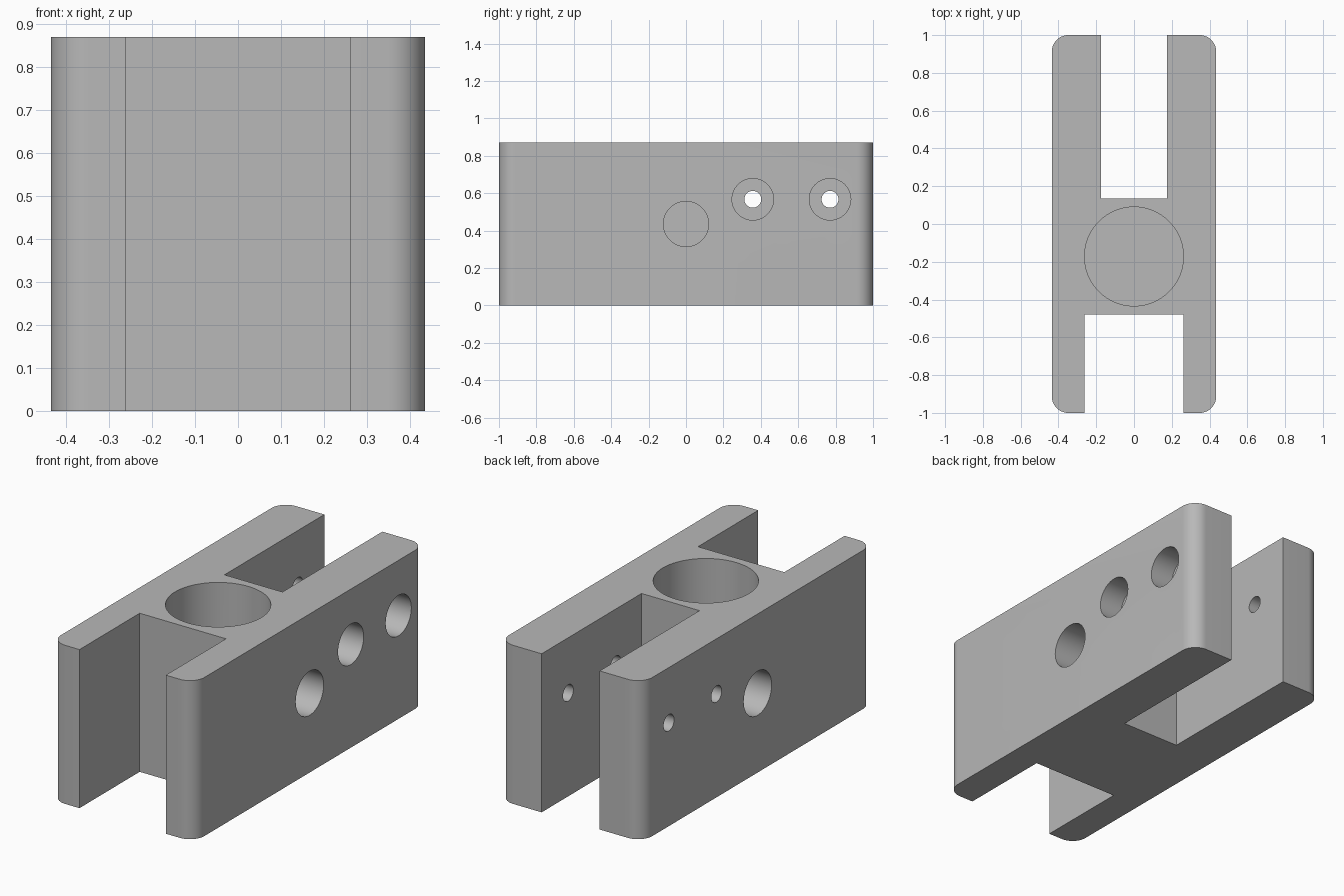
import bpy
import bmesh
import math
from mathutils import Matrix, Vector

cube = bpy.data.objects.get("Cube")
if cube:
    bpy.data.objects.remove(cube, do_unlink=True)

WIDTH, LENGTH, HEIGHT = 0.87, 2.0, 0.87
HALF = WIDTH / 2

grey = bpy.data.materials.new("plain_grey")
grey.use_nodes = True
colour = (0.48, 0.48, 0.48, 1)
grey.diffuse_color = colour
grey.node_tree.nodes["Principled BSDF"].inputs["Base Color"].default_value = colour


def make_object(name, bm):
    bmesh.ops.recalc_face_normals(bm, faces=bm.faces)
    mesh = bpy.data.meshes.new(name)
    bm.to_mesh(mesh)
    bm.free()
    mesh.materials.append(grey)
    obj = bpy.data.objects.new(name, mesh)
    bpy.context.collection.objects.link(obj)
    return obj


def box(name, low, high, corner=0):
    """Box between two corners, with optional rounded vertical edges."""
    low, high = Vector(low), Vector(high)
    bm = bmesh.new()
    bmesh.ops.create_cube(bm, size=1, matrix=Matrix.Translation((low + high) / 2)
                          @ Matrix.Diagonal((*(high - low), 1)))
    if corner:
        edges = [e for e in bm.edges
                 if abs(e.verts[0].co.z - e.verts[1].co.z) > 0.1]
        bmesh.ops.bevel(bm, geom=edges, offset=corner, segments=12,
                        profile=0.5, affect='EDGES')
    return make_object(name, bm)


def cylinder(name, start, end, radius):
    """Solid cylinder between two points."""
    start, end = Vector(start), Vector(end)
    axis = end - start
    turn = axis.to_track_quat('Z', 'Y').to_matrix().to_4x4()
    bm = bmesh.new()
    bmesh.ops.create_cone(bm, cap_ends=True, segments=64, radius1=radius,
                          radius2=radius, depth=axis.length,
                          matrix=Matrix.Translation((start + end) / 2) @ turn)
    return make_object(name, bm)


def cut(target, cutter):
    mod = target.modifiers.new("cut", 'BOOLEAN')
    mod.operation = 'DIFFERENCE'
    mod.solver = 'EXACT'
    mod.object = cutter
    bpy.context.view_layer.objects.active = target
    bpy.ops.object.modifier_apply(modifier=mod.name)
    bpy.data.objects.remove(cutter, do_unlink=True)


# Block with rounded upright corners
body = box("clamp_block", (-HALF, -LENGTH / 2, 0), (HALF, LENGTH / 2, HEIGHT), 0.087)

# Wide front slot and narrow back slot
cut(body, box("front_slot", (-0.262, -1.2, -0.2), (0.262, -0.478, 1.1)))
cut(body, box("back_slot", (-0.176, 0.134, -0.2), (0.176, 1.2, 1.1)))

# Blind bore from the top
cut(body, cylinder("top_bore", (0, -0.172, 0.17), (0, -0.172, 1.1), 0.262))

# Blind pivot holes in both sides
for side in (-1, 1):
    cut(body, cylinder("pivot_hole", (side * (HALF - 0.168), 0, HEIGHT / 2),
                       (side * 0.6, 0, HEIGHT / 2), 0.121))

# Counterbored bolt holes across the back slot
for y in (0.357, 0.77):
    cut(body, cylinder("bolt_hole", (-0.6, y, 0.567), (0.6, y, 0.567), 0.045))
    cut(body, cylinder("counterbore", (HALF - 0.139, y, 0.567), (0.6, y, 0.567), 0.111))

bpy.ops.object.select_all(action='DESELECT')
body.select_set(True)
bpy.context.view_layer.objects.active = body
bpy.ops.object.shade_smooth_by_angle(angle=math.radians(30))
